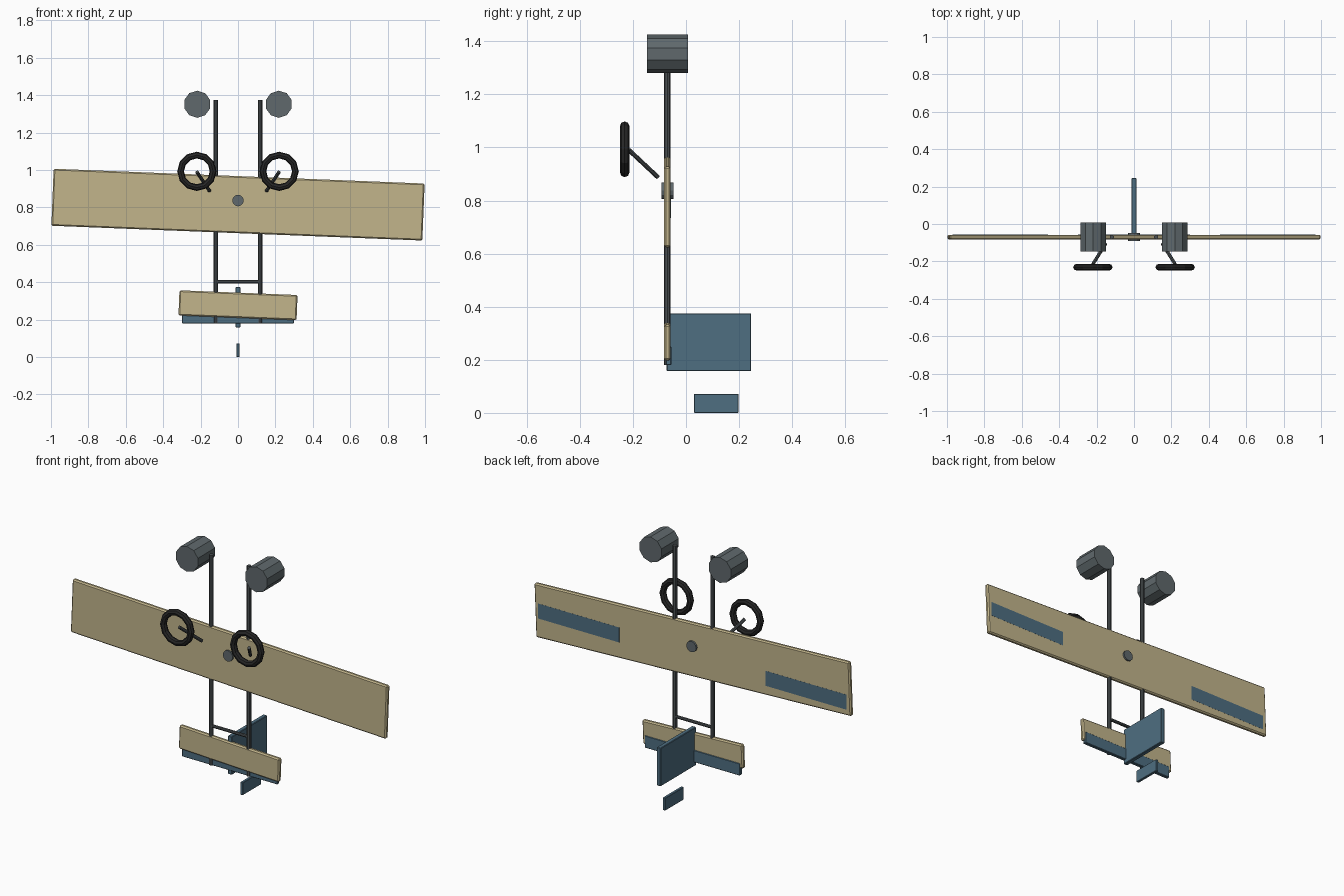
import bpy
from math import radians, pi
from mathutils import Vector

if "Cube" in bpy.data.objects:
    bpy.data.objects.remove(bpy.data.objects["Cube"])


def material(name, rgb):
    m = bpy.data.materials.new(name)
    m.diffuse_color = (*rgb, 1)
    m.use_nodes = True
    m.node_tree.nodes["Principled BSDF"].inputs["Base Color"].default_value = m.diffuse_color
    return m


TAN = material("tan", (0.54, 0.46, 0.26))
BLUE = material("blue", (0.077, 0.156, 0.22))
METAL = material("metal", (0.115, 0.14, 0.15))
DARK = material("dark_metal", (0.07, 0.08, 0.085))
RUBBER = material("rubber", (0.02, 0.02, 0.02))


def finish(name, mat):
    ob = bpy.context.object
    ob.name = name
    ob.data.materials.append(mat)
    return ob


def box(name, center, size, mat, bevel=0.003, roll=0):
    bpy.ops.mesh.primitive_cube_add(size=1, location=center)
    ob = finish(name, mat)
    ob.scale = size
    bpy.ops.object.transform_apply(location=False, rotation=False, scale=True)
    ob.rotation_euler = (0, radians(roll), 0)
    if bevel:
        mod = ob.modifiers.new("bevel", 'BEVEL')
        mod.width = bevel
        mod.segments = 1
    return ob


def rod(name, a, b, r, mat, sides=8):
    a, b = Vector(a), Vector(b)
    d = b - a
    bpy.ops.mesh.primitive_cylinder_add(vertices=sides, radius=r, depth=d.length,
                                        location=(a + b) / 2)
    ob = finish(name, mat)
    ob.rotation_euler = d.to_track_quat('Z', 'Y').to_euler()
    return ob


Y = -0.07  # plane of the wing and booms

# Wing and tailplane, both slightly rolled
box("wing", (0, Y, 0.815), (1.985, 0.025, 0.305), TAN, 0.007, 2.28)
box("tailplane", (0, Y, 0.277), (0.632, 0.025, 0.135), TAN, 0.007, 2.28)

# Level control surfaces, flush with the rear faces
box("elevator", (0, -0.0655, 0.215), (0.6, 0.021, 0.07), BLUE)
for side, s in (("left", -1), ("right", 1)):
    box(side + "_aileron", (s * 0.715, -0.067, 0.777), (0.51, 0.02, 0.085), BLUE, 0)

# Fin and rudder tab
box("fin", (0, 0.086, 0.266), (0.025, 0.319, 0.218), BLUE)
box("rudder", (0, 0.114, 0.036), (0.016, 0.167, 0.072), BLUE, 0.002)

# Centre hub through the wing
rod("wing_hub", (0, -0.092, 0.837), (0, -0.047, 0.837), 0.031, METAL, 12)

# Booms, motors and landing gear on each side
for side, s in (("left", -1), ("right", 1)):
    rod(side + "_boom", (s * 0.118, Y, 0.18), (s * 0.118, Y, 1.375), 0.012, DARK)
    bpy.ops.mesh.primitive_cylinder_add(vertices=10, radius=0.0725, depth=0.155,
                                        location=(s * 0.218, Y, 1.352),
                                        rotation=(pi / 2, 0, 0))
    finish(side + "_motor", METAL)
    rod(side + "_gear_strut", (s * 0.22, -0.215, 0.99), (s * 0.152, -0.106, 0.888),
        0.009, DARK)
    bpy.ops.mesh.primitive_torus_add(major_segments=12, minor_segments=8,
                                     major_radius=0.087, minor_radius=0.018,
                                     location=(s * 0.22, -0.231, 0.993),
                                     rotation=(pi / 2, 0, 0))
    finish(side + "_wheel", RUBBER)

# Brace between the booms
rod("boom_brace", (-0.118, Y, 0.402), (0.118, Y, 0.402), 0.009, DARK)
